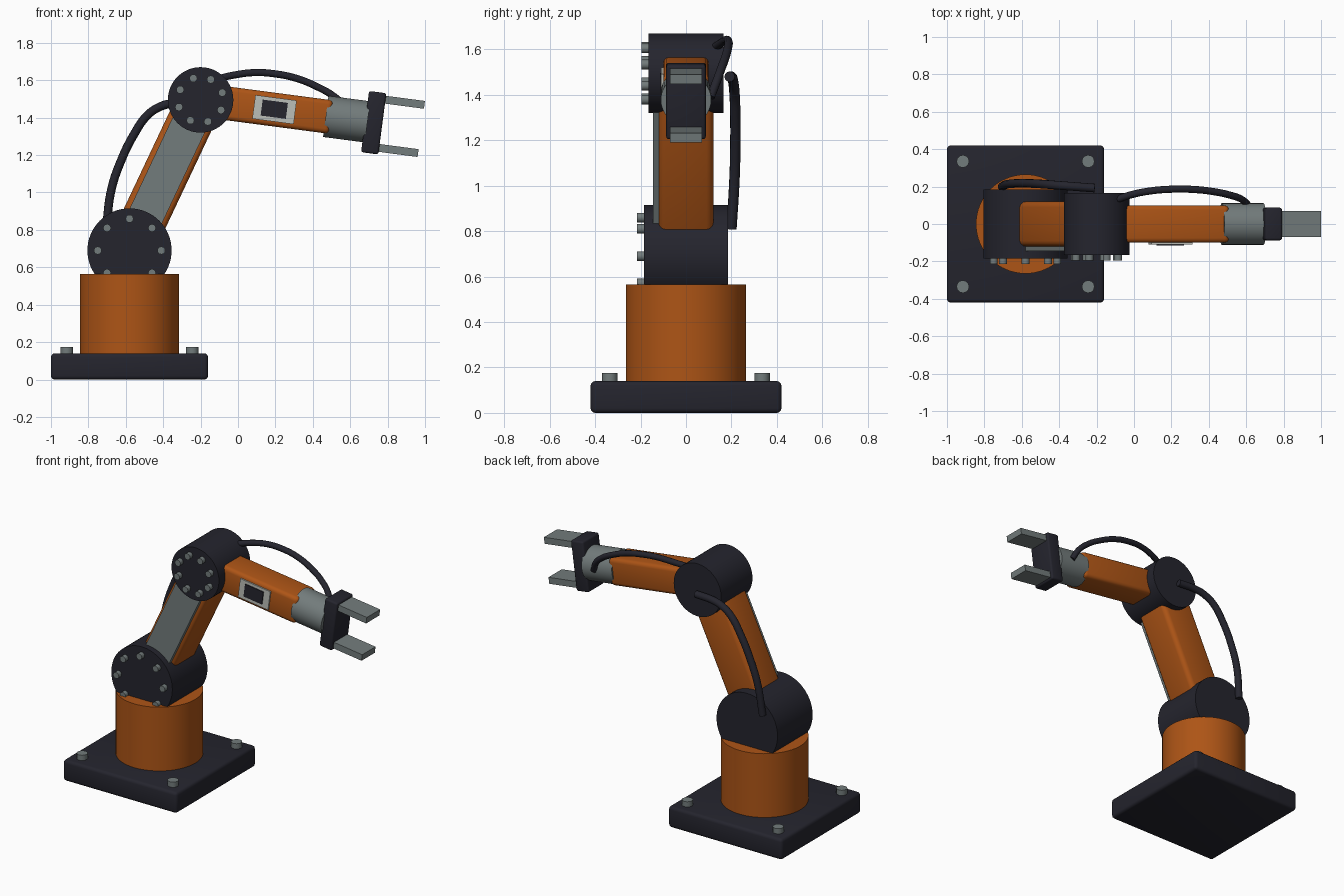
import bpy, bmesh, math
from mathutils import Matrix, Vector

if "Cube" in bpy.data.objects:
    bpy.data.objects.remove(bpy.data.objects["Cube"])


def material(name, rgb):
    m = bpy.data.materials.new(name)
    m.diffuse_color = (*rgb, 1)
    m.use_nodes = True
    m.node_tree.nodes["Principled BSDF"].inputs["Base Color"].default_value = m.diffuse_color
    return m


ORANGE = material("orange paint", (0.42, 0.09, 0.008))
DARK = material("dark charcoal", (0.018, 0.018, 0.027))
GREY = material("steel grey", (0.17, 0.2, 0.2))
LIGHT = material("light panel", (0.5, 0.52, 0.48))
WORLD = Matrix.Identity(4)


def select_only(ob):
    bpy.ops.object.select_all(action='DESELECT')
    ob.select_set(True)
    bpy.context.view_layer.objects.active = ob


def finish(name, bm, mat, frame):
    me = bpy.data.meshes.new(name)
    bm.to_mesh(me)
    bm.free()
    me.materials.append(mat)
    ob = bpy.data.objects.new(name, me)
    bpy.context.collection.objects.link(ob)
    ob.matrix_world = frame
    select_only(ob)
    bpy.ops.object.shade_smooth_by_angle(angle=math.radians(35))
    return ob


def box(name, mat, lo, hi, bevel=0, frame=WORLD):
    lo, hi = Vector(lo), Vector(hi)
    bm = bmesh.new()
    bmesh.ops.create_cube(bm, size=1)
    bmesh.ops.scale(bm, vec=hi - lo, verts=bm.verts)
    bmesh.ops.translate(bm, vec=(lo + hi) / 2, verts=bm.verts)
    if bevel:
        bmesh.ops.bevel(bm, geom=bm.edges[:], offset=bevel, segments=3,
                        profile=0.5, affect='EDGES')
    return finish(name, bm, mat, frame)


def cylinder(name, mat, start, end, radius, sides=64, frame=WORLD):
    start, end = Vector(start), Vector(end)
    axis = end - start
    turn = axis.to_track_quat('Z', 'Y').to_matrix().to_4x4()
    bm = bmesh.new()
    bmesh.ops.create_cone(bm, cap_ends=True, segments=sides, radius1=radius,
                          radius2=radius, depth=axis.length,
                          matrix=Matrix.Translation((start + end) / 2) @ turn)
    return finish(name, bm, mat, frame)


def joint(name, centre, radius, half_width, ring, offset):
    # Horizontal drum with a ring of eight bolts on its front face
    c = Vector(centre)
    cylinder(name, DARK, c + Vector((0, half_width, 0)), c - Vector((0, half_width, 0)), radius)
    for i in range(8):
        a = math.radians(offset + 45 * i)
        p = c + Vector((ring * math.cos(a), -half_width + 0.01, ring * math.sin(a)))
        cylinder(f"{name}_bolt_{i + 1}", GREY, p, p - Vector((0, 0.04, 0)), 0.021, 12)


def cable(name, points, radius):
    cu = bpy.data.curves.new(name, 'CURVE')
    cu.dimensions = '3D'
    cu.bevel_depth = radius
    cu.bevel_resolution = 4
    cu.resolution_u = 8
    cu.use_fill_caps = True
    sp = cu.splines.new('BEZIER')
    sp.bezier_points.add(len(points) - 1)
    for bp, p in zip(sp.bezier_points, points):
        bp.co = p
        bp.handle_left_type = bp.handle_right_type = 'AUTO'
    cu.materials.append(DARK)
    ob = bpy.data.objects.new(name, cu)
    bpy.context.collection.objects.link(ob)
    select_only(ob)
    bpy.ops.object.convert(target='MESH')
    bpy.ops.object.shade_smooth_by_angle(angle=math.radians(50))


shoulder = Vector((-0.58, 0, 0.69))
elbow = Vector((-0.2, 0, 1.495))

# Base plate, its bolts and the turret
box("base_plate", DARK, (-1, -0.42, 0), (-0.16, 0.42, 0.14), 0.02)
for i, (sx, sy) in enumerate([(-1, -1), (1, -1), (1, 1), (-1, 1)]):
    x, y = -0.58 + 0.335 * sx, 0.335 * sy
    cylinder(f"base_bolt_{i + 1}", GREY, (x, y, 0.13), (x, y, 0.175), 0.034, 12)
cylinder("turret", ORANGE, (-0.58, 0, 0.13), (-0.58, 0, 0.565), 0.265)

# Joints
joint("shoulder_joint", shoulder, 0.225, 0.185, 0.17, 0)
joint("elbow_joint", elbow, 0.175, 0.165, 0.122, 18.5)

# Upper arm, local x runs from shoulder to elbow
d = elbow - shoulder
upper = Matrix.Translation(shoulder) @ Matrix.Rotation(-math.atan2(d.z, d.x), 4, 'Y')
box("upper_arm", ORANGE, (0, -0.12, -0.123), (d.length, 0.12, 0.123), 0.03, upper)
box("upper_arm_cover", GREY, (0.1, -0.145, -0.095), (d.length - 0.08, -0.11, 0.095), 0, upper)

# Forearm, local x runs from elbow to gripper
fore = Matrix.Translation(elbow) @ Matrix.Rotation(math.radians(7.5), 4, 'Y')
box("forearm", ORANGE, (0, -0.1, -0.09), (0.705, 0.1, 0.09), 0.025, fore)
box("label_panel", LIGHT, (0.287, -0.109, -0.064), (0.51, -0.1, 0.064), 0, fore)
box("label_window", DARK, (0.329, -0.115, -0.041), (0.465, -0.109, 0.045), 0, fore)
cylinder("wrist", GREY, (0.675, 0, 0), (0.9, 0, 0), 0.111, 48, fore)

# Gripper
box("gripper_block", DARK, (0.887, -0.087, -0.165), (0.98, 0.087, 0.165), 0.012, fore)
for side, z in (("upper", 0.13), ("lower", -0.13)):
    box(f"{side}_finger", GREY, (0.96, -0.07, z - 0.021), (1.19, 0.07, z + 0.021), 0, fore)

# Cables
cable("lower_cable", [(-0.705, 0.2, 0.81), (-0.676, 0.213, 1.02), (-0.628, 0.217, 1.163),
                      (-0.558, 0.217, 1.307), (-0.483, 0.213, 1.414), (-0.42, 0.208, 1.457),
                      (-0.355, 0.203, 1.476), (-0.21, 0.192, 1.48)], 0.023)
cable("upper_cable", [(-0.12, 0.12, 1.605), (-0.02, 0.155, 1.628), (0.09, 0.177, 1.641),
                      (0.2, 0.186, 1.634), (0.313, 0.185, 1.61), (0.426, 0.173, 1.564),
                      (0.511, 0.155, 1.515), (0.57, 0.135, 1.46), (0.605, 0.108, 1.39)], 0.019)
